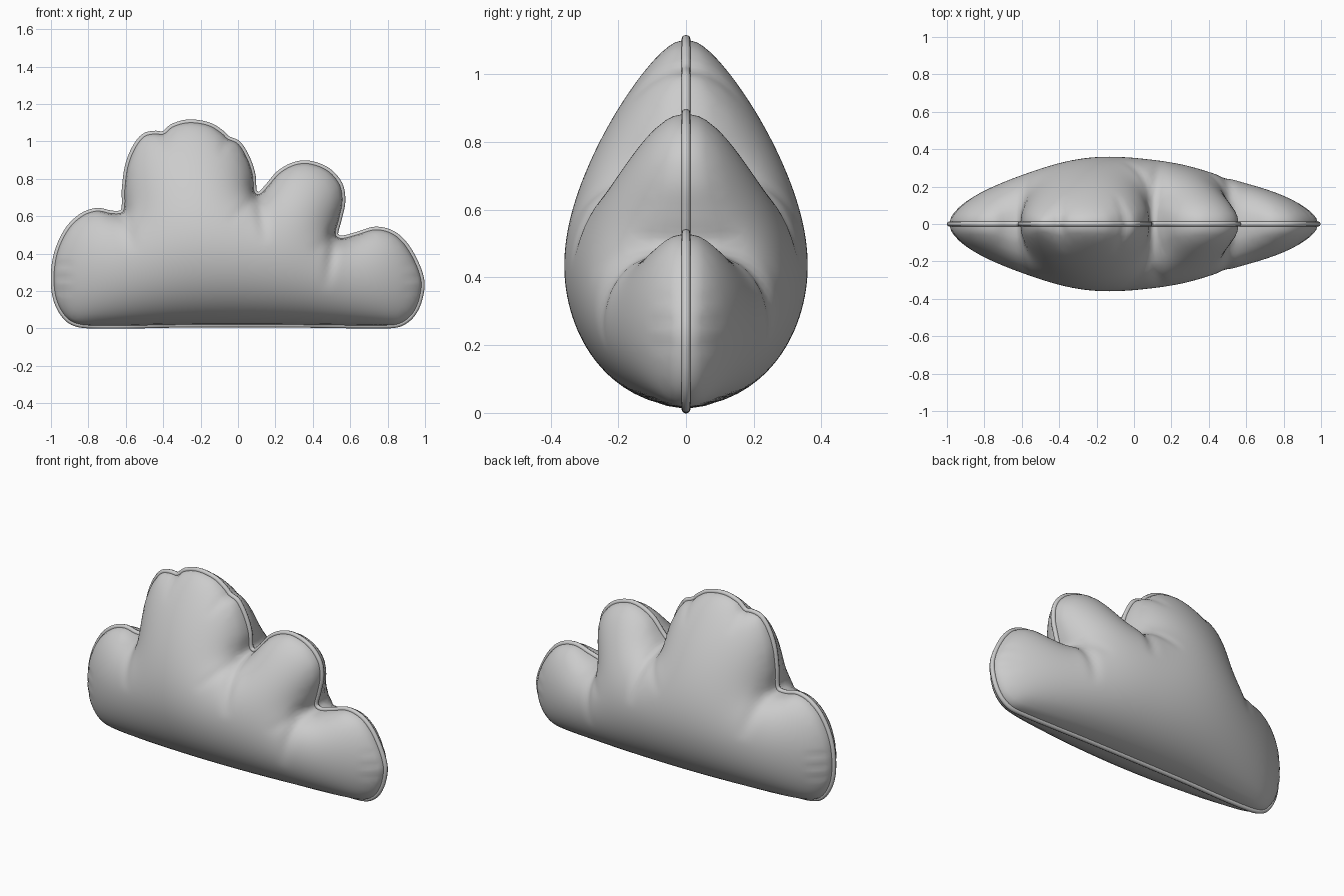
import bpy, bmesh, math
from mathutils import Vector, geometry, kdtree

cube = bpy.data.objects.get("Cube")
if cube:
    bpy.data.objects.remove(cube, do_unlink=True)

PIPING, DEPTH, GRID = 0.014, 0.365, 0.022

# Seam outline in x, z, clockwise from the lower left
SEAM = [(-.8, .014), (-.9, .04), (-.965, .13), (-.987, .25), (-.97, .4), (-.91, .53),
        (-.83, .605), (-.75, .63), (-.67, .615), (-.615, .625), (-.607, .75), (-.59, .87),
        (-.55, .97), (-.5, 1.03), (-.44, 1.043), (-.4, 1.04), (-.35, 1.08), (-.26, 1.103),
        (-.15, 1.085), (-.08, 1.04), (-.055, 1.015), (0, .99), (.05, .91), (.08, .82),
        (.088, .73), (.11, .715), (.15, .75), (.22, .83), (.3, .875), (.38, .883),
        (.48, .845), (.545, .77), (.56, .68), (.54, .58), (.522, .5), (.55, .482),
        (.63, .5), (.74, .53), (.84, .5), (.92, .41), (.982, .26), (.97, .15),
        (.93, .07), (.87, .025), (.8, .014), (.3, .018), (-.3, .018)]

# Cloth folds running inward from the seam: start, end, width, amount
FOLDS = [((.52, .5), (.47, .2), .03, .025), ((.11, .72), (.15, .45), .03, .03),
         ((-.61, .62), (-.56, .4), .035, .02), ((.11, .72), (-.06, .56), .025, .015),
         ((.52, .5), (.38, .4), .03, .01), ((-.4, 1.04), (-.38, .94), .02, .012),
         ((-.06, 1.01), (-.1, .92), .02, .012)]
# Small puckers on both ends
FOLDS += [((side * .97, z), (side * .87, z), .014, .01)
          for side in (-1, 1) for z in (.2, .27, .34)]


def fabric(name, colour):
    mat = bpy.data.materials.new(name)
    mat.use_nodes = True
    mat.diffuse_color = colour
    bsdf = next(n for n in mat.node_tree.nodes if n.type == 'BSDF_PRINCIPLED')
    bsdf.inputs["Base Color"].default_value = colour
    return mat


def smooth_loop(points, step):
    """Catmull-Rom loop, resampled at an even step."""
    pts = [Vector(p) for p in points]
    n, fine = len(pts), []
    for i in range(n):
        a, b, c, d = (pts[(i + k) % n] for k in (-1, 0, 1, 2))
        reach = (c - b).length
        # Tangents are limited by segment length so uneven spacing does not overshoot
        t0 = (c - a) * reach / ((b - a).length + reach)
        t1 = (d - b) * reach / ((d - c).length + reach)
        for k in range(40):
            t = k / 40
            h = t * t * (3 - 2 * t)
            fine.append(b * (1 - h) + c * h + t0 * t * (1 - t) ** 2 - t1 * t * t * (1 - t))
    out, travelled = [fine[0]], 0
    for p, q in zip(fine, fine[1:]):
        travelled += (q - p).length
        if travelled >= step:
            out.append(q)
            travelled = 0
    return out


def inside(p, loop):
    hit = False
    for a, b in zip(loop, loop[1:] + loop[:1]):
        if (a.y > p.y) != (b.y > p.y):
            if p.x < a.x + (p.y - a.y) * (b.x - a.x) / (b.y - a.y):
                hit = not hit
    return hit


def panel_mesh(loop):
    """Flat triangulated panel with two fine rows along the seam."""
    n = len(loop)
    tree = kdtree.KDTree(n)
    for i, p in enumerate(loop):
        tree.insert((p.x, p.y, 0), i)
    tree.balance()
    extra = []

    def offer(p, gap):
        if tree.find((p.x, p.y, 0))[2] > gap and inside(p, loop):
            extra.append(p)

    for inset in (.008, .02):
        for i, p in enumerate(loop):
            along = (loop[(i + 1) % n] - loop[i - 1]).normalized()
            offer(p + Vector((along.y, -along.x)) * inset, inset * .93)
    rise = GRID * math.sqrt(3) / 2
    for row in range(int(1.15 / rise)):
        for col in range(int(2 / GRID)):
            offer(Vector((-1 + (col + row % 2 / 2) * GRID, row * rise)), .032)
    edges = [(i, (i + 1) % n) for i in range(n)]
    verts, _, faces, *_ = geometry.delaunay_2d_cdt(loop + extra, edges, [], 1, 1e-5)
    bm = bmesh.new()
    made = [bm.verts.new((v.x, 0, v.y)) for v in verts]
    for f in faces:
        bm.faces.new([made[i] for i in f])
    bmesh.ops.delete(bm, geom=[v for v in bm.verts if not v.link_faces], context='VERTS')
    bm.verts.index_update()
    return bm


def stuffing(x, z):
    """Filling is full at the core and thins toward the ends and the top."""
    across = (x - .12) / (.85 if x > .12 else 1.1)
    up = max(z - .35, 0) / .75
    return 1 - .35 * math.hypot(across, up) ** 2.5


def inflate(bm):
    """Blow the panel up like a membrane under even pressure."""
    count = len(bm.verts)
    weights = [{} for _ in range(count)]
    load = [0.0] * count
    for f in bm.faces:
        for k in range(3):
            a, b, c = (f.verts[(k + j) % 3] for j in range(3))
            u, v = b.co - a.co, c.co - a.co
            cot = u.dot(v) / max(u.cross(v).length, 1e-9)
            for p, q in ((b.index, c.index), (c.index, b.index)):
                weights[p][q] = weights[p].get(q, 0) + cot / 2
            load[a.index] += f.calc_area() / 3
    free = [(v.index, list(weights[v.index].items()), sum(weights[v.index].values()))
            for v in bm.verts if not v.is_boundary]
    press = [0.0] * count
    for _ in range(220):
        for i, near, total in free:
            value = load[i]
            for j, w in near:
                value += w * press[j]
            press[i] += 1.88 * (value / total - press[i])
    peak = max(press)
    for v in bm.verts:
        if v.is_boundary:
            continue
        here = Vector((v.co.x, v.co.z))
        depth = DEPTH * math.sqrt(max(press[v.index], 0) / peak) * stuffing(*here)
        for start, end, width, amount in FOLDS:
            a, b = Vector(start), Vector(end)
            t = min(max((here - a).dot(b - a) / (b - a).length_squared, 0), 1)
            off = (here - a.lerp(b, t)).length / width
            depth -= amount * math.exp(-off * off) * (1 - t) * min(1, depth / .12)
        v.co.y = -max(depth, .002)


grey = fabric("soft_grey_fabric", (.6, .6, .6, 1))
seam = smooth_loop(SEAM, .016)

# Stuffed body: front panel, mirrored to the back
bm = panel_mesh(seam)
inflate(bm)
bm.normal_update()
mesh = bpy.data.meshes.new("cushion_body")
bm.to_mesh(mesh)
bm.free()
mesh.materials.append(grey)
mesh.polygons.foreach_set("use_smooth", [True] * len(mesh.polygons))
body = bpy.data.objects.new("cushion_body", mesh)
bpy.context.collection.objects.link(body)
mirror = body.modifiers.new("back_panel", 'MIRROR')
mirror.use_axis = (False, True, False)

# Piping cord along the seam
cord = bpy.data.curves.new("seam_piping", 'CURVE')
cord.dimensions = '3D'
cord.bevel_depth = PIPING
cord.bevel_resolution = 2
line = cord.splines.new('POLY')
line.points.add(len(seam) - 1)
for point, p in zip(line.points, seam):
    point.co = (p.x, 0, p.y, 1)
line.use_cyclic_u = True
line.use_smooth = True
cord.materials.append(grey)
piping = bpy.data.objects.new("seam_piping", cord)
bpy.context.collection.objects.link(piping)
